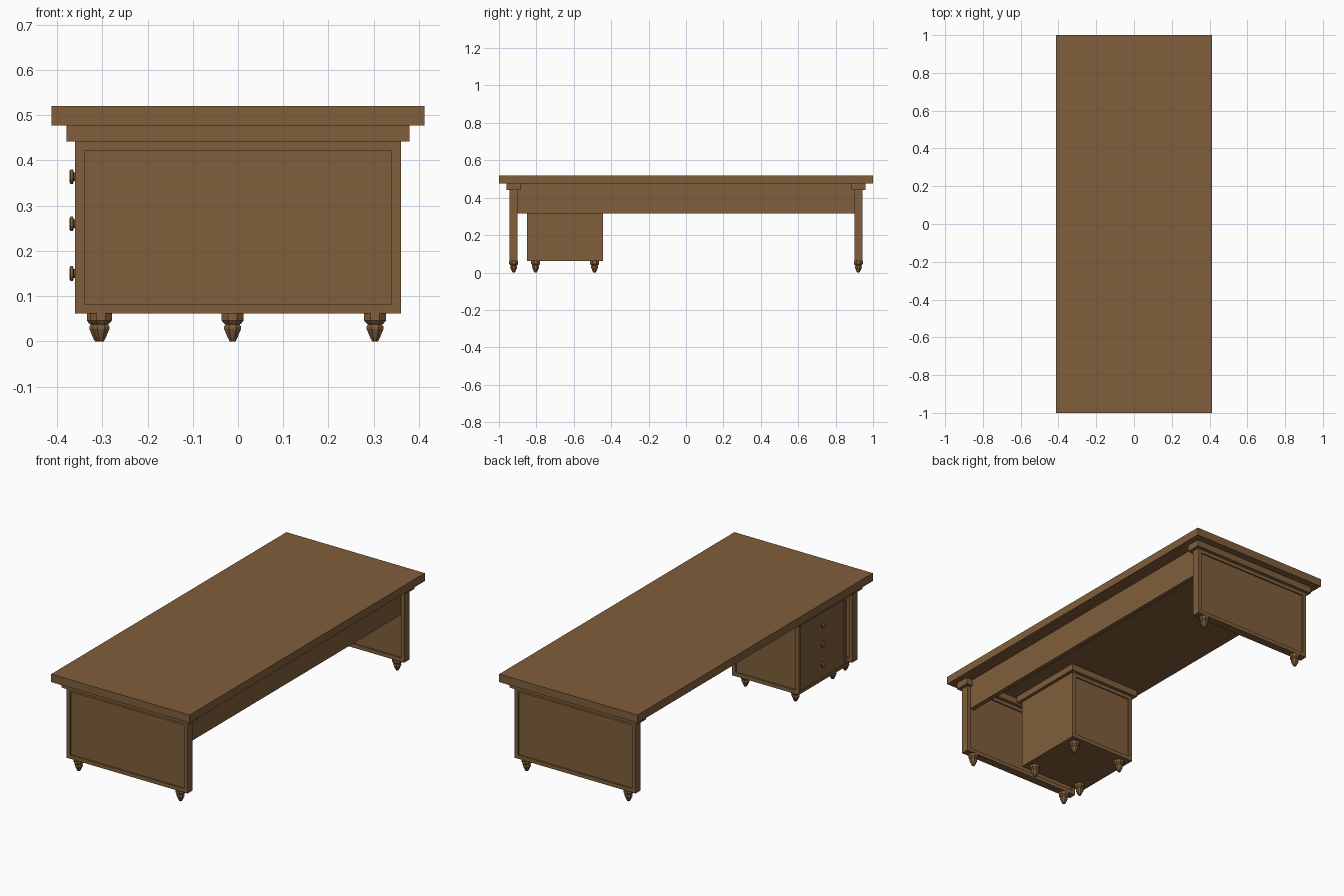
import bpy, bmesh, math
from mathutils import Matrix, Vector

if "Cube" in bpy.data.objects:
    bpy.data.objects.remove(bpy.data.objects["Cube"])

wood = bpy.data.materials.new("brown wood")
wood.diffuse_color = (0.216, 0.112, 0.045, 1)
wood.use_nodes = True
wood.node_tree.nodes["Principled BSDF"].inputs["Base Color"].default_value = wood.diffuse_color


def finish(bm, name):
    bmesh.ops.recalc_face_normals(bm, faces=bm.faces[:])
    me = bpy.data.meshes.new(name)
    bm.to_mesh(me)
    bm.free()
    me.materials.append(wood)
    ob = bpy.data.objects.new(name, me)
    bpy.context.collection.objects.link(ob)
    return ob


def box(name, x, y, z, insets=()):
    """Box from ranges; insets = (direction, frame width, recess depth)."""
    bm = bmesh.new()
    bmesh.ops.create_cube(bm, size=1)
    for v in bm.verts:
        v.co = [(r[0] + r[1]) / 2 + c * (r[1] - r[0]) for r, c in zip((x, y, z), v.co)]
    bm.normal_update()
    for d, width, depth in insets:
        d = Vector(d)
        f = max(bm.faces, key=lambda f: f.normal.dot(d) * 10 + f.calc_area())
        bmesh.ops.inset_region(bm, faces=[f], thickness=width)
        r = bmesh.ops.extrude_face_region(bm, geom=[f])
        for v in r["geom"]:
            if isinstance(v, bmesh.types.BMVert):
                v.co -= d * depth
        bmesh.ops.delete(bm, geom=[f], context="FACES_ONLY")
        bm.normal_update()
    return finish(bm, name)


def lathe(name, profile, sides, matrix):
    """Closed turned shape from (radius, height) points."""
    bm = bmesh.new()
    rings = []
    for r, h in profile:
        rings.append([bm.verts.new((r * math.cos(a), r * math.sin(a), h))
                      for a in ((i + 0.5) * 2 * math.pi / sides for i in range(sides))])
    for a, b in zip(rings, rings[1:]):
        for i in range(sides):
            j = (i + 1) % sides
            bm.faces.new((a[i], a[j], b[j], b[i]))
    bm.faces.new(rings[0])
    bm.faces.new(rings[-1])
    bm.transform(matrix)
    return finish(bm, name)


FOOT = [(0.007, 0), (0.011, 0.007), (0.020, 0.027), (0.020, 0.033), (0.017, 0.037),
        (0.021, 0.040), (0.026, 0.046), (0.026, 0.063)]
KNOB = [(0.010, -0.006), (0.010, 0.003), (0.017, 0.005), (0.017, 0.010), (0.012, 0.013)]


def foot(name, x, y):
    lathe(name, FOOT, 8, Matrix.Translation((x, y, 0)))


# Table top
box("table_top", (-0.412, 0.412), (-1, 1), (0.477, 0.52))

# End panels with recessed faces, cap mouldings and feet
for s, label in ((-1, "front"), (1, "back")):
    ys = sorted((s * 0.90, s * 0.943))
    box(label + "_end_panel", (-0.36, 0.36), ys, (0.062, 0.443),
        [((0, 1, 0), 0.029, 0.007), ((0, -1, 0), 0.029, 0.007)])
    box(label + "_cap_moulding", (-0.379, 0.379), (ys[0] - 0.018, ys[1] + 0.018), (0.442, 0.478))
    for x in (-0.303, 0.303):
        foot(label + "_panel_foot", x, s * 0.9215)

# Modesty panel along one long side
box("modesty_panel", (0.315, 0.34), (-0.902, 0.902), (0.315, 0.478))

# Drawer cabinet
box("drawer_cabinet", (-0.36, 0.037), (-0.85, -0.445), (0.062, 0.443),
    [((0, 1, 0), 0.029, 0.007), ((0, -1, 0), 0.029, 0.007), ((-1, 0, 0), 0.02, 0.004)])
box("cabinet_cap_moulding", (-0.378, 0.055), (-0.868, -0.427), (0.442, 0.478))
for x in (-0.31, -0.012):
    for y in (-0.804, -0.489):
        foot("cabinet_foot", x, y)

# Drawer knobs
for z in (0.15, 0.26, 0.364):
    lathe("drawer_knob", KNOB, 12,
          Matrix.Translation((-0.36, -0.648, z)) @ Matrix.Rotation(-math.pi / 2, 4, "Y"))
